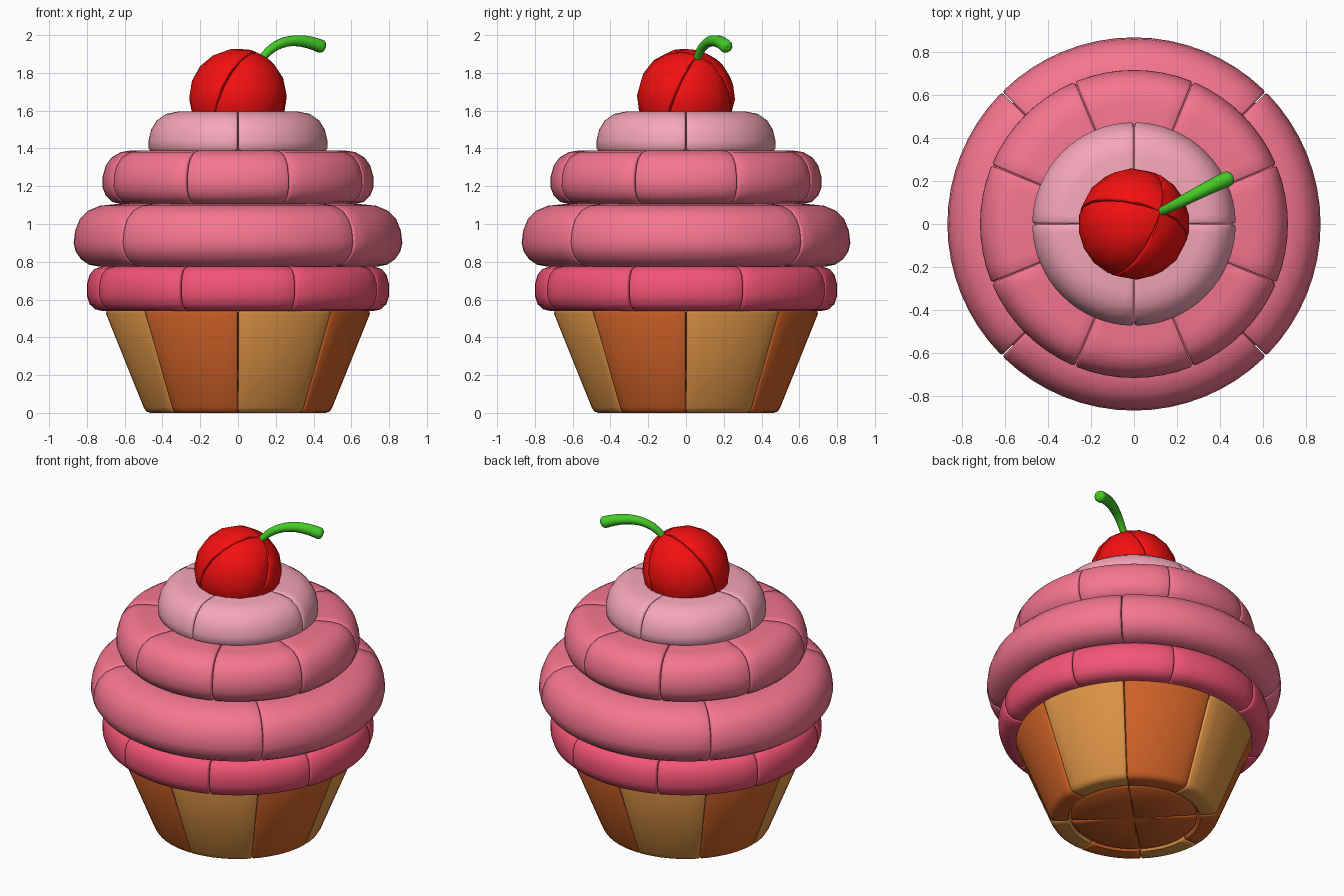
import bpy, bmesh, math
from mathutils import Vector, Matrix
from mathutils.geometry import interpolate_bezier

if "Cube" in bpy.data.objects:
    bpy.data.objects.remove(bpy.data.objects["Cube"])


def material(name, rgb):
    m = bpy.data.materials.new(name)
    m.diffuse_color = (*rgb, 1)
    m.use_nodes = True
    m.node_tree.nodes["Principled BSDF"].inputs["Base Color"].default_value = m.diffuse_color
    return m


TAN = material("tan", (0.71, 0.29, 0.06))
ORANGE = material("orange", (0.62, 0.12, 0.02))
HOT = material("hot_pink", (0.90, 0.09, 0.18))
PINK = material("pink", (0.92, 0.18, 0.28))
PALE = material("pale_pink", (0.92, 0.38, 0.49))
RED = material("red", (0.90, 0.005, 0.005))
GREEN = material("green", (0.06, 0.60, 0.02))


def wedge(name, profile, start, sweep, mat, steps, matrix=Matrix(), groove=0.012):
    """Lathe a closed (radius, z) outline, counter-clockwise, with rounded ends."""
    pts = [Vector(p) for p in profile]
    n = len(pts)
    inward = []
    for i in range(n):
        t = (pts[(i + 1) % n] - pts[i - 1]).normalized()
        inward.append(Vector((-t.y, t.x)))
    unit = groove / max(p.x for p in pts)
    gap, a, b = unit * 0.15, math.radians(start), math.radians(start + sweep)
    ends = [(gap, groove), (gap + unit * 0.3, groove * 0.3), (gap + unit, 0)]
    stations = [(a + d, ins) for d, ins in ends]
    lo, hi = a + ends[-1][0], b - ends[-1][0]
    stations += [(lo + (hi - lo) * i / steps, 0) for i in range(1, steps)]
    stations += [(b - d, ins) for d, ins in reversed(ends)]

    bm = bmesh.new()
    rings = []
    for ang, ins in stations:
        ring = []
        for p, nrm in zip(pts, inward):
            q = p + nrm * ins
            ring.append(bm.verts.new((q.x * math.cos(ang), q.x * math.sin(ang), q.y)))
        rings.append(ring)
    for r0, r1 in zip(rings, rings[1:]):
        for i in range(n):
            j = (i + 1) % n
            bm.faces.new((r0[i], r0[j], r1[j], r1[i]))
    bm.faces.new(rings[0])
    bm.faces.new(rings[-1][::-1])
    bmesh.ops.remove_doubles(bm, verts=bm.verts, dist=1e-5)
    bmesh.ops.recalc_face_normals(bm, faces=bm.faces)
    bm.transform(matrix)
    me = bpy.data.meshes.new(name)
    bm.to_mesh(me)
    bm.free()
    me.materials.append(mat)
    ob = bpy.data.objects.new(name, me)
    bpy.context.collection.objects.link(ob)
    bpy.ops.object.select_all(action='DESELECT')
    ob.select_set(True)
    bpy.context.view_layer.objects.active = ob
    bpy.ops.object.shade_smooth_by_angle(angle=math.radians(45))


def ring_of(name, profile, count, offset, mats, matrix=Matrix(), steps=None):
    sweep = 360 / count
    for k in range(count):
        wedge(f"{name}_{k + 1}", profile, offset + k * sweep, sweep,
              mats[k % len(mats)], steps or 64 // count, matrix)


# Paper cup: eight alternating wedges
cup = [(0.38, 0.012), (0.392, 0), (0.465, 0), (0.487, 0.008), (0.50, 0.03),
       (0.699, 0.525), (0.695, 0.54), (0.38, 0.54)]
ring_of("cup_panel", cup, 8, 0, [TAN, ORANGE])

# Cup base: four quarters
base = [(0, 0), (0.36, 0), (0.373, 0.012), (0.375, 0.1), (0, 0.1)]
ring_of("cup_base", base, 4, 45, [ORANGE])

# Frosting tiers, bottom to top
tier1 = [(0.3, 0.54), (0.72, 0.54), (0.755, 0.548), (0.785, 0.575), (0.80, 0.62),
         (0.80, 0.68), (0.787, 0.73), (0.762, 0.76), (0.725, 0.774), (0.68, 0.775), (0.3, 0.775)]
tier2 = [(0.3, 0.775), (0.74, 0.775), (0.79, 0.785), (0.83, 0.812), (0.86, 0.855), (0.87, 0.90),
         (0.862, 0.965), (0.838, 1.025), (0.795, 1.07), (0.73, 1.097), (0.65, 1.105), (0.3, 1.105)]
tier3 = [(0.2, 1.105), (0.62, 1.105), (0.665, 1.117), (0.70, 1.15), (0.718, 1.195), (0.717, 1.25),
         (0.70, 1.31), (0.67, 1.352), (0.62, 1.381), (0.56, 1.39), (0.2, 1.39)]
tier4 = [(0.03, 1.39), (0.465, 1.39), (0.473, 1.40), (0.474, 1.44), (0.46, 1.50), (0.43, 1.548),
         (0.38, 1.583), (0.32, 1.595), (0.03, 1.595)]
ring_of("frosting_lower", tier1, 8, 22.5, [HOT])
ring_of("frosting_wide", tier2, 4, 45, [PINK])
ring_of("frosting_upper", tier3, 8, 22.5, [PINK])
ring_of("frosting_top", tier4, 4, 0, [PALE])

# Cherry: four quarters around an axis tilted towards the stem
R = 0.26
half = [(R * math.sin(math.pi * i / 9), -R * math.cos(math.pi * i / 9)) for i in range(10)]
half[0], half[-1] = (0, -R), (0, R)
tilt = (Matrix.Translation((0, 0, 1.67)) @ Matrix.Rotation(math.radians(26), 4, 'Z')
        @ Matrix.Rotation(math.radians(32), 4, 'Y'))
ring_of("cherry", half, 4, 45, [RED], tilt, steps=4)

# Stem: curved tube, thicker at its rounded tip
path = interpolate_bezier(Vector((0.12, 0.055, 1.865)), Vector((0.20, 0.09, 1.985)),
                          Vector((0.32, 0.16, 1.99)), Vector((0.435, 0.21, 1.942)), 14)
radii = [0.02 + 0.016 * i / 13 for i in range(14)]
tip = (path[-1] - path[-2]).normalized()
end = path[-1]
for d, r in ((0.012, 0.034), (0.022, 0.026), (0.027, 0.014)):
    path.append(end + tip * d)
    radii.append(r)
cu = bpy.data.curves.new("cherry_stem", 'CURVE')
cu.dimensions = '3D'
cu.bevel_depth = 1.0
cu.bevel_resolution = 3
cu.use_fill_caps = True
sp = cu.splines.new('POLY')
sp.points.add(len(path) - 1)
for pt, co, r in zip(sp.points, path, radii):
    pt.co = (*co, 1)
    pt.radius = r
sp.use_smooth = True
cu.materials.append(GREEN)
bpy.context.collection.objects.link(bpy.data.objects.new("cherry_stem", cu))
